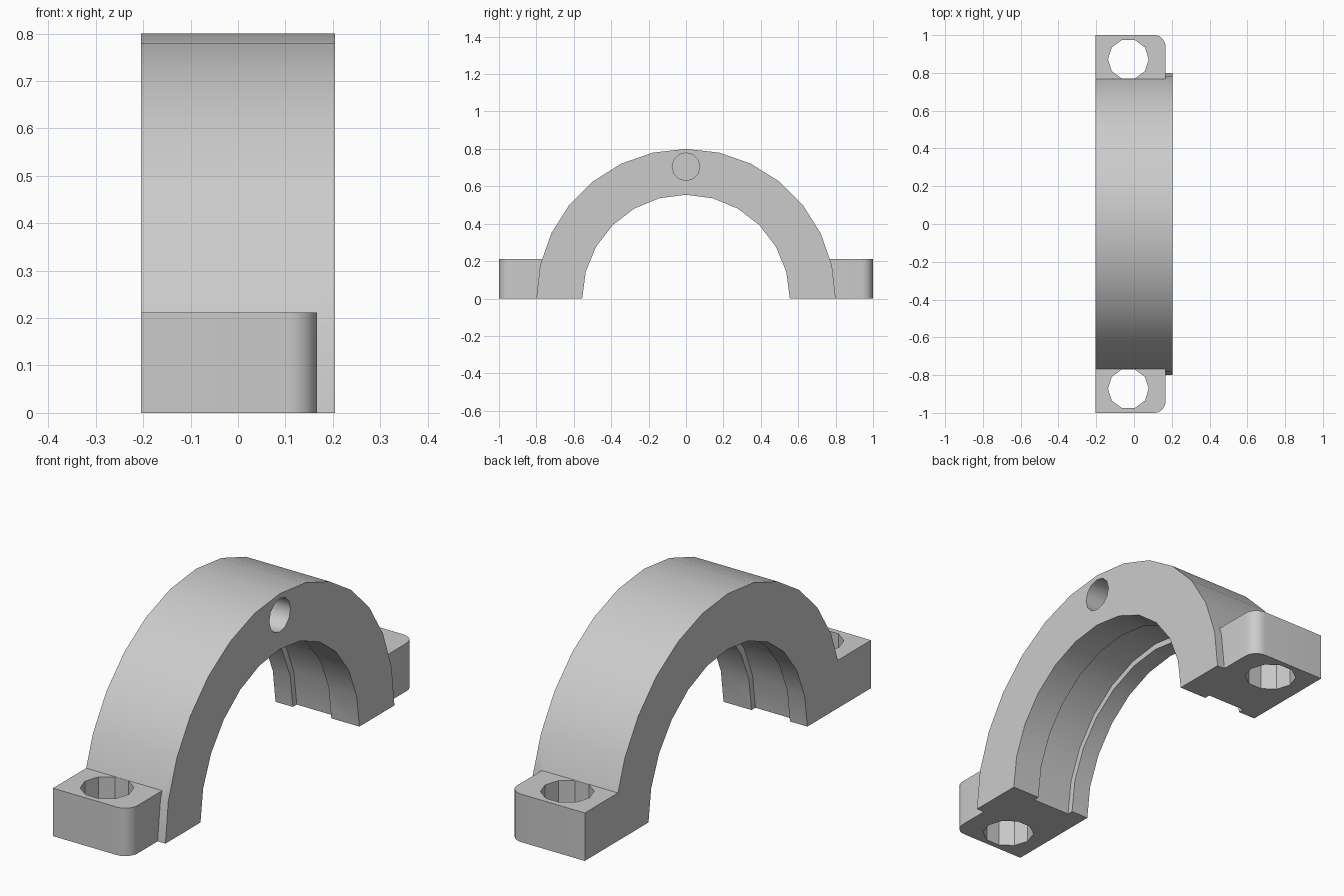
import bpy
import bmesh
from math import sin, cos, pi, radians
from mathutils import Vector

if "Cube" in bpy.data.objects:
    bpy.data.objects.remove(bpy.data.objects["Cube"], do_unlink=True)

HALF = 0.205       # half width of the arch along x
LUG_SIDE = 0.167   # +x side of the mounting lugs
LUG_TOP = 0.212

metal = bpy.data.materials.new("light grey metal")
metal.use_nodes = True
grey = (0.6, 0.6, 0.6, 1)
metal.diffuse_color = grey
metal.node_tree.nodes["Principled BSDF"].inputs["Base Color"].default_value = grey


def arc(cx, cy, r, start, end, steps):
    angles = [radians(start + (end - start) * i / steps) for i in range(steps + 1)]
    return [(cx + r * cos(a), cy + r * sin(a)) for a in angles]


def prism(name, outline, axis, low, high):
    """Extrude a closed 2D outline along x (outline in yz) or z (outline in xy)."""
    bm = bmesh.new()
    if axis == "X":
        corners = [Vector((low, u, v)) for u, v in outline]
        step = Vector((high - low, 0, 0))
    else:
        corners = [Vector((u, v, low)) for u, v in outline]
        step = Vector((0, 0, high - low))
    face = bm.faces.new([bm.verts.new(c) for c in corners])
    grown = bmesh.ops.extrude_face_region(bm, geom=[face], use_keep_orig=True)
    bmesh.ops.translate(bm, vec=step,
                        verts=[g for g in grown["geom"] if isinstance(g, bmesh.types.BMVert)])
    bmesh.ops.recalc_face_normals(bm, faces=bm.faces)
    mesh = bpy.data.meshes.new(name)
    bm.to_mesh(mesh)
    bm.free()
    obj = bpy.data.objects.new(name, mesh)
    bpy.context.collection.objects.link(obj)
    return obj


def combine(target, tool, operation):
    """Apply one boolean step and discard the tool."""
    mod = target.modifiers.new(tool.name, "BOOLEAN")
    mod.operation = operation
    mod.solver = "EXACT"
    mod.object = tool
    graph = bpy.context.evaluated_depsgraph_get()
    result = bpy.data.meshes.new_from_object(target.evaluated_get(graph))
    target.modifiers.clear()
    target.data = result
    bpy.data.objects.remove(tool, do_unlink=True)


def half_round(radius, steps):
    return [(radius, -0.1)] + arc(0, 0, radius, 0, 180, steps) + [(-radius, -0.1)]


# Half-ring body
cap = prism("bearing_cap", arc(0, 0, 0.8, 0, 180, 14), "X", -HALF, HALF)

# Mounting lugs, rounded on one outer corner
for side in (1, -1):
    outline = [(-HALF, 0.68), (LUG_SIDE, 0.68)]
    outline += arc(LUG_SIDE - 0.06, 0.94, 0.06, 0, 90, 6) + [(-HALF, 1)]
    lug = prism("lug", [(x, y * side) for x, y in outline], "Z", 0, LUG_TOP)
    combine(cap, lug, "UNION")

# Bore and the shallow bearing groove inside it
combine(cap, prism("bore", half_round(0.555, 12), "X", -0.4, 0.4), "DIFFERENCE")
combine(cap, prism("groove", half_round(0.582, 12), "X", -0.12, 0.068), "DIFFERENCE")

# Bolt holes through the lugs
for side in (1, -1):
    hole = prism("bolt_hole", arc(-0.03, 0.872 * side, 0.108, 0, 324, 9), "Z", -0.1, 0.4)
    combine(cap, hole, "DIFFERENCE")

# Blind pin hole at the crown
pin = prism("pin_hole", arc(0, 0.705, 0.074, 0, 330, 11), "X", -0.085, 0.3)
combine(cap, pin, "DIFFERENCE")

# Finish
cap.data.materials.clear()
cap.data.materials.append(metal)
for poly in cap.data.polygons:
    poly.material_index = 0
bpy.ops.object.select_all(action="DESELECT")
cap.select_set(True)
bpy.context.view_layer.objects.active = cap
bpy.ops.object.shade_smooth_by_angle(angle=radians(33))
